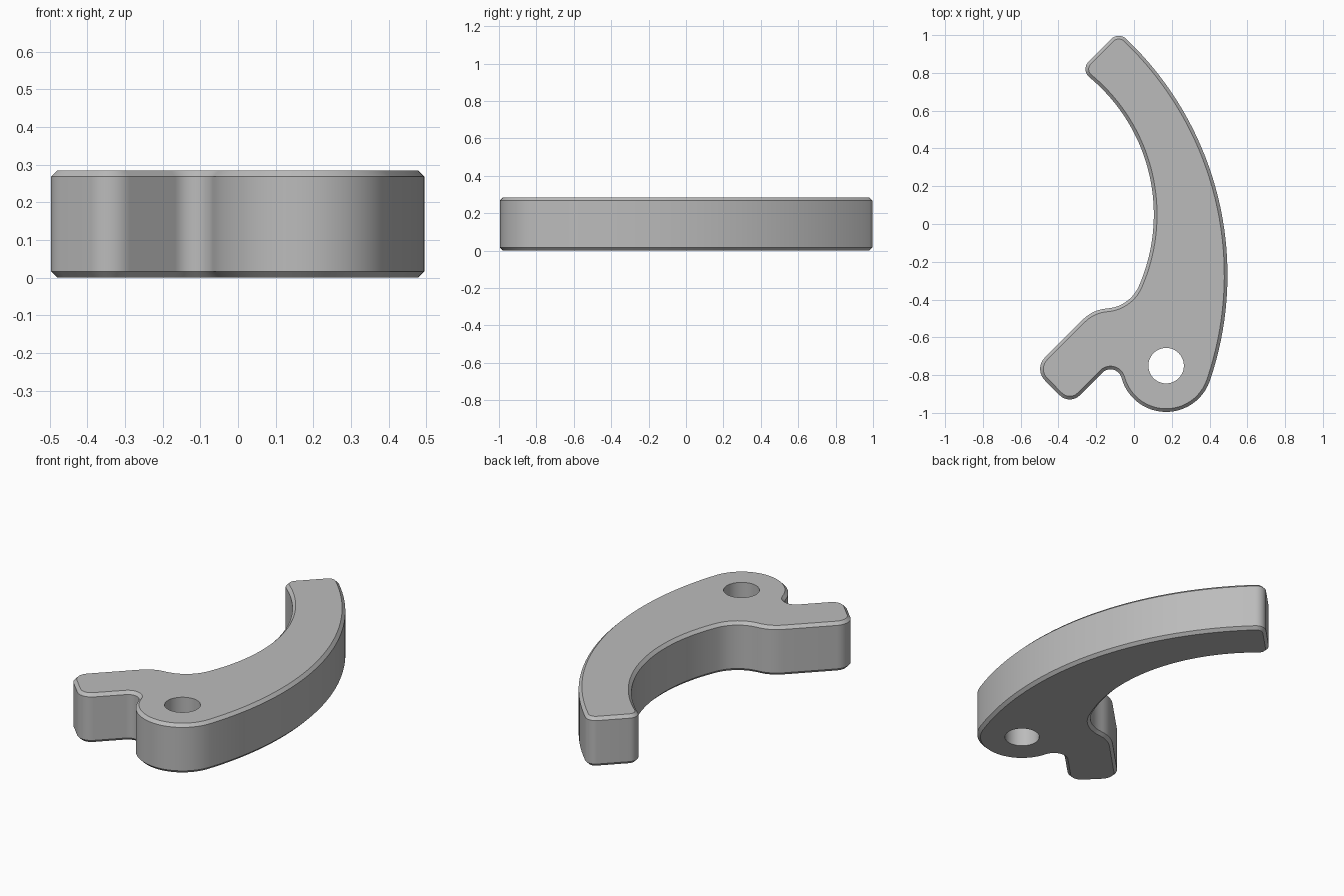
import bpy, bmesh, math

if "Cube" in bpy.data.objects:
    bpy.data.objects.remove(bpy.data.objects["Cube"])

HEIGHT, CHAMFER = 0.285, 0.017
HOLE_C, HOLE_R = (0.17, -0.75), 0.094

# Tangent arcs around the outline, counter-clockwise:
# centre x, centre y, radius, start angle, end angle, steps (a falling angle is a hollow)
ARCS = [
    (0.17, -0.75, 0.245, 195.1, 341.1, 24),    # pivot boss
    (-1.23, -0.27, 1.725, -18.9, 46.5, 36),    # outer sweep
    (-0.0805, 0.9415, 0.055, 46.5, 135, 8),    # tip corners
    (-0.202, 0.82, 0.055, 135, 230.4, 8),
    (-0.84, 0.05, 0.945, 50.4, -23.6, 36),     # inner sweep
    (-0.157, -0.248, 0.20, -23.6, -86, 10),    # blend into short arm
    (-0.129, -0.647, 0.20, 94, 135, 8),
    (-0.412, -0.7675, 0.085, 135, 225, 9),     # short arm corners
    (-0.34, -0.854, 0.075, 225, 315, 9),
    (-0.1245, -0.8295, 0.06, 135, 15.1, 12),   # notch beside the boss
]


def outline(inset):
    """Outline points, moved inwards by the given distance."""
    pts = []
    for cx, cy, r, a0, a1, n in ARCS:
        r += -inset if a1 > a0 else inset
        for i in range(n + 1):
            a = math.radians(a0 + (a1 - a0) * i / n)
            p = (cx + r * math.cos(a), cy + r * math.sin(a))
            if not pts or math.dist(p, pts[-1]) > 0.004:
                pts.append(p)
            else:
                pts[-1] = p if i else pts[-1]
    if math.dist(pts[0], pts[-1]) < 0.004:
        pts.pop()
    return pts


def ring(bm, pts, z):
    """Closed loop of vertices at one height."""
    vs = [bm.verts.new((x, y, z)) for x, y in pts]
    return [(vs[i], vs[(i + 1) % len(vs)]) for i in range(len(vs))]


def bridge(bm, low, high):
    for (a, b), (c, d) in zip(low, high):
        bm.faces.new((a, b, d, c))


bm = bmesh.new()
full = outline(0)
# Take the inset outline point by point so that every ring has the same count
inner = outline(CHAMFER)
if len(inner) != len(full):
    inner = []
    n = len(full)
    for i, (x, y) in enumerate(full):
        px, py = full[i - 1]
        qx, qy = full[(i + 1) % n]
        length = math.hypot(qx - px, qy - py)
        inner.append((x - (qy - py) / length * CHAMFER, y + (qx - px) / length * CHAMFER))

# Walls with chamfered top and bottom rims
rings = [ring(bm, inner, 0), ring(bm, full, CHAMFER),
         ring(bm, full, HEIGHT - CHAMFER), ring(bm, inner, HEIGHT)]
for low, high in zip(rings, rings[1:]):
    bridge(bm, low, high)

# Pivot hole
circle = [(HOLE_C[0] + HOLE_R * math.cos(math.tau * i / 48),
           HOLE_C[1] + HOLE_R * math.sin(math.tau * i / 48)) for i in range(48)]
hole = [ring(bm, circle, 0), ring(bm, circle, HEIGHT)]
bridge(bm, hole[1], hole[0])

# Flat top and bottom around the hole
for rim, bore, nz in ((rings[0], hole[0], -1), (rings[3], hole[1], 1)):
    edges = [bm.edges.get(pair) for pair in rim + bore]
    bmesh.ops.triangle_fill(bm, use_beauty=True, use_dissolve=False,
                            edges=edges, normal=(0, 0, nz))
bmesh.ops.recalc_face_normals(bm, faces=bm.faces)

mesh = bpy.data.meshes.new("curved_lever")
bm.to_mesh(mesh)
bm.free()
lever = bpy.data.objects.new("curved_lever", mesh)
bpy.context.collection.objects.link(lever)

grey = bpy.data.materials.new("plain_grey")
grey.diffuse_color = (0.5, 0.5, 0.5, 1)
grey.use_nodes = True
grey.node_tree.nodes["Principled BSDF"].inputs["Base Color"].default_value = grey.diffuse_color
mesh.materials.append(grey)

bpy.context.view_layer.objects.active = lever
lever.select_set(True)
bpy.ops.object.shade_smooth_by_angle(angle=math.radians(30))
